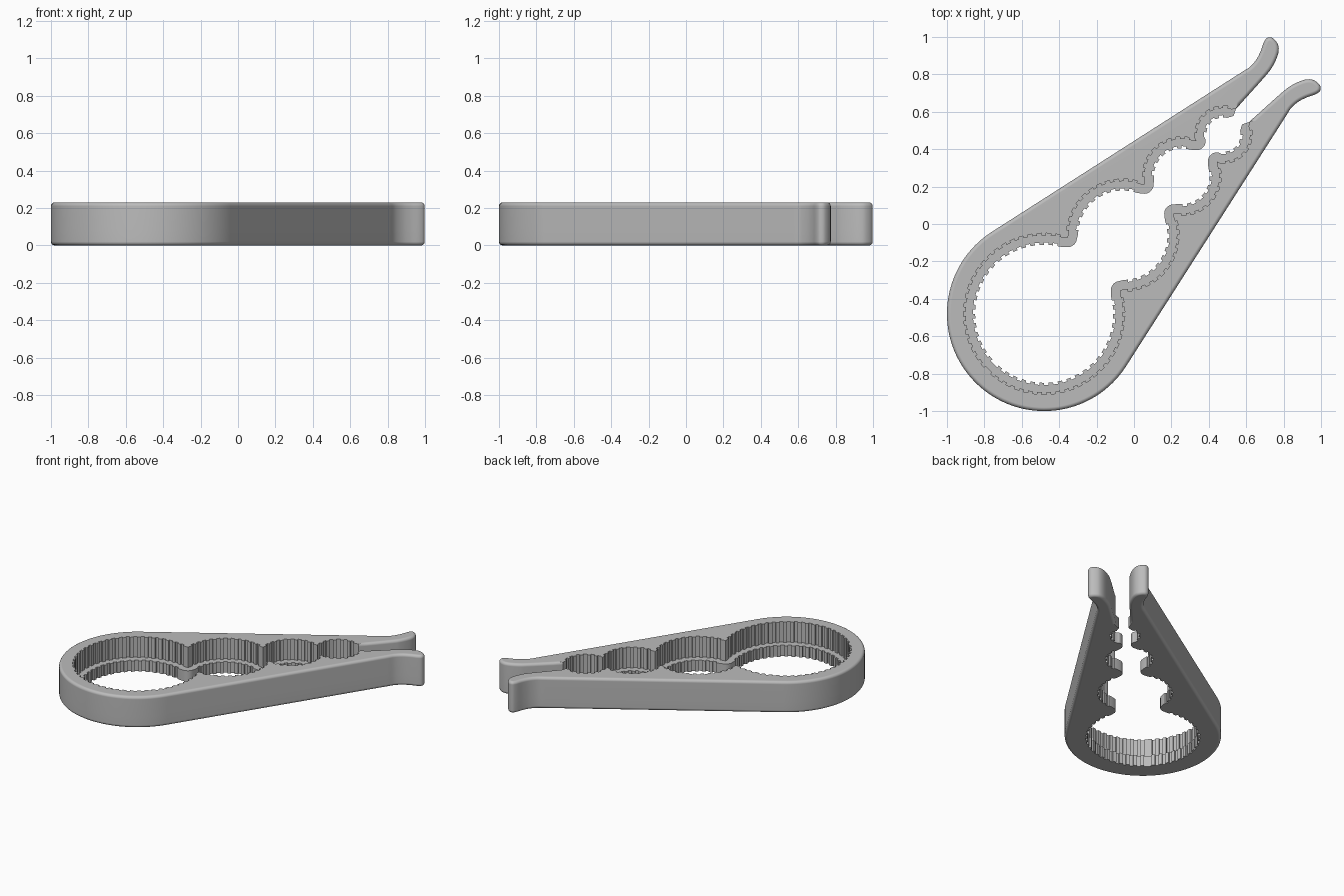
import bpy
import bmesh
from math import sin, cos, pi, asin, acos, sqrt, ceil
from mathutils import Vector

cube = bpy.data.objects.get("Cube")
if cube:
    bpy.data.objects.remove(cube)

HEIGHT, LEDGE_Z, ROUND = 0.23, 0.08, 0.02
# Plan axes: u runs along the tool toward the tips, v across it
CENTRES = [0.676, 0.361, -0.085, -0.679]
RADII = [0.148, 0.205, 0.295, 0.425]
SLOT = Vector((0.822, 0.05))
BODY_R, TOOTH, PITCH, TRIM = 0.52, 0.006, 0.05, 0.018


def polar(c, r, a):
    return Vector((c + r * cos(a), r * sin(a)))


def mirrored(half):
    """Half path ending on the axis, continued by its mirror image."""
    half[-1].y = 0
    return half + [Vector((p.x, -p.y)) for p in reversed(half[:-1])]


def spline(pts, steps=6):
    """Smooth curve through the points."""
    ext = [pts[0] * 2 - pts[1]] + pts + [pts[-1] * 2 - pts[-2]]
    out = []
    for a, b, c, d in zip(ext, ext[1:], ext[2:], ext[3:]):
        for i in range(steps):
            t = i / steps
            out.append(0.5 * (2 * b + (c - a) * t + (2 * a - 5 * b + 4 * c - d) * t * t
                              + (3 * b - a - 3 * c + d) * t ** 3))
    return out + [pts[-1]]


def toothed_arc(c, r, start, end):
    """Arc with square teeth."""
    n = max(2, ceil((end - start) * r / (PITCH / 2)))
    out = []
    for i in range(n):
        rr = r + (TOOTH if i % 2 else -TOOTH)
        for k in (0, 1):
            out.append(polar(c, rr, start + (end - start) * (i + k) / n))
    return out


def jaw_path(shrink, lead, slot_v, cap_steps):
    """Row of toothed round seats, shrunk evenly, with rounded cusps between."""
    half = [SLOT.copy()] + lead
    r = RADII[0] - shrink
    start = asin(slot_v / r) + TRIM / r
    for c, big, c2, big2 in zip(CENTRES, RADII, CENTRES[1:], RADII[1:]):
        d = c - c2
        along = (d * d + big2 * big2 - big * big) / (2 * d)
        cusp = Vector((c2 + along, sqrt(big2 * big2 - along * along)))
        end, begin = acos((along - d) / big), acos(along / big2)
        half += toothed_arc(c, big - shrink, start, end - TRIM / big)
        for k in range(cap_steps):
            a = end - pi + (begin - end) * (k + 0.5) / cap_steps
            half.append(cusp + polar(0, shrink, a))
        start = begin + TRIM / big2
    half += toothed_arc(CENTRES[-1], RADII[-1] - shrink, start, pi)
    return mirrored(half)


# Outer outline: slot wall, flared tip, straight flank, round end
tip = [(0.85, .051), (1.05, .062), (1.117, .071), (1.18, .094), (1.214, .12), (1.227, .15),
       (1.226, .182), (1.207, .2), (1.178, .196), (1.128, .173), (1.082, .159),
       (1.032, .156), (0.98, .167)]
outline = [SLOT.copy()] + spline([Vector(p) for p in tip])
flank = 1.354
outline += [polar(CENTRES[-1], BODY_R, flank + (pi - flank) * i / 32) for i in range(33)]
outline = mirrored(outline)
wide = jaw_path(0, [], 0.05, 1)
narrow = jaw_path(0.05, [Vector((0.785, 0.032))], 0.036, 8)


def inset(path, dist):
    """Outline moved inward, fixed where it meets the jaws."""
    out = [path[0]]
    for before, p, after in zip(path, path[1:], path[2:]):
        t = ((p - before).normalized() + (after - p).normalized()).normalized()
        out.append(p + Vector((-t.y, t.x)) * dist)
    return out + [path[-1]]


bm = bmesh.new()


def ring(path, z):
    """Row of vertices at one height, with the plan turned to the diagonal."""
    return [bm.verts.new(((p.x - p.y) / sqrt(2), (p.x + p.y) / sqrt(2), z)) for p in path]


def wall(a, b):
    for i in range(len(a) - 1):
        bm.faces.new((a[i], a[i + 1], b[i + 1], b[i]))


# Outer wall with rounded top and bottom rims
steps = [i * pi / 8 for i in range(5)]
rim = [(ROUND * (1 - sin(a)), ROUND * (1 - cos(a))) for a in steps]
levels = rim + [(0, LEDGE_Z)] + [(d, HEIGHT - z) for d, z in reversed(rim)]
rows = [ring(inset(outline, d), z) for d, z in levels]
for low, high in zip(rows, rows[1:]):
    wall(low, high)
mid = len(rim)
bottom, ledge, top = rows[0], rows[mid], rows[-1]

# Jaw walls, joined to the outer wall at the slot corners
narrow_low, narrow_high = ring(narrow[1:-1], 0), ring(narrow[1:-1], LEDGE_Z)
wide_low, wide_high = ring(wide[1:-1], LEDGE_Z), ring(wide[1:-1], HEIGHT)
for low, high, column in ((narrow_low, narrow_high, rows[:mid + 1]),
                          (wide_low, wide_high, rows[mid:])):
    wall(high, low)
    for k in (0, -1):
        bm.faces.new([r[k] for r in column] + [high[k], low[k]])

# Flat faces: underside, top and the ledge between the seats
bm.faces.new(bottom + narrow_low[::-1])
bm.faces.new(top + wide_high[::-1])
bm.faces.new([ledge[0]] + wide_low + [ledge[-1]] + narrow_high[::-1])
bmesh.ops.recalc_face_normals(bm, faces=bm.faces[:])

mesh = bpy.data.meshes.new("gripper_body")
bm.to_mesh(mesh)
bm.free()
body = bpy.data.objects.new("gripper_body", mesh)
bpy.context.collection.objects.link(body)

grey = bpy.data.materials.new("plain_grey")
grey.use_nodes = True
grey.diffuse_color = (0.5, 0.5, 0.5, 1)
grey.node_tree.nodes["Principled BSDF"].inputs["Base Color"].default_value = (0.5, 0.5, 0.5, 1)
mesh.materials.append(grey)

bpy.context.view_layer.objects.active = body
body.select_set(True)
bpy.ops.object.shade_smooth_by_angle(angle=0.5)
weighted = body.modifiers.new("clean_shading", 'WEIGHTED_NORMAL')
weighted.keep_sharp = True
